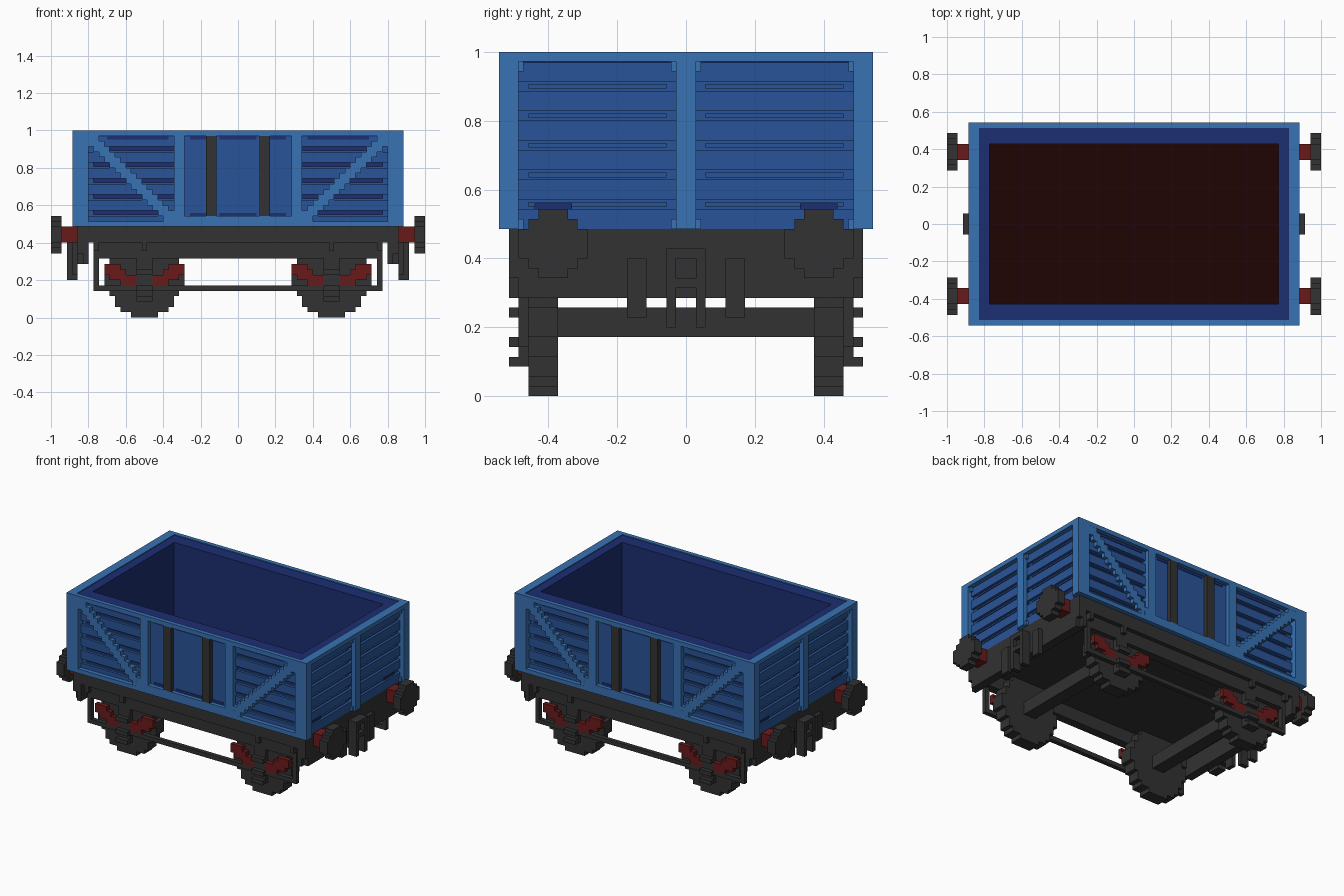
import bpy, bmesh, math
from mathutils import Vector

cube = bpy.data.objects.get("Cube")
if cube:
    bpy.data.objects.remove(cube, do_unlink=True)

U = 1 / 35  # size of one block


def material(name, rgb):
    lin = [(c / 255 / 12.92) if c < 11 else ((c / 255 + 0.055) / 1.055) ** 2.4 for c in rgb]
    m = bpy.data.materials.new(name)
    m.use_nodes = True
    m.diffuse_color = (*lin, 1)
    bsdf = next(n for n in m.node_tree.nodes if n.type == 'BSDF_PRINCIPLED')
    bsdf.inputs["Base Color"].default_value = (*lin, 1)
    return m


light = material("light_blue", (56, 114, 180))
mid = material("mid_blue", (42, 84, 152))
navy = material("navy", (28, 46, 114))
grey = material("dark_grey", (50, 50, 50))
red = material("dark_red", (106, 26, 26))
brown = material("floor_brown", (30, 3, 3))


def part(name, mat, boxes, mirror=""):
    """Boxes are (x0, x1, y0, y1, z0, z1) in blocks, repeated across the given axes."""
    bm = bmesh.new()
    for sx in ((1, -1) if "x" in mirror else (1,)):
        for sy in ((1, -1) if "y" in mirror else (1,)):
            for x0, x1, y0, y1, z0, z1 in boxes:
                centre = Vector((sx * (x0 + x1) / 2, sy * (y0 + y1) / 2, (z0 + z1) / 2)) * U
                size = Vector((x1 - x0, y1 - y0, z1 - z0)) * U
                for v in bmesh.ops.create_cube(bm, size=1)["verts"]:
                    v.co = v.co * size + centre
    me = bpy.data.meshes.new(name)
    bm.to_mesh(me)
    bm.free()
    me.materials.append(mat)
    ob = bpy.data.objects.new(name, me)
    bpy.context.collection.objects.link(ob)
    return ob


def disc_rows(d):
    """Half width of each block row of a stepped disc, from the bottom up."""
    r = d / 2
    for i in range(d):
        dz = i + 0.5 - r
        yield i, math.floor(math.sqrt(r * r - dz * dz) + 0.65) - 0.5


# Body lining, its top ledge and the load floor
part("end_lining", navy, [(27, 29, -15, 15, 17, 33.9)], "x")
part("side_lining", navy, [(-29, 29, 15, 17, 17, 33.9)], "y")
part("end_ledge", navy, [(27, 29, -15, 15, 33.9, 34.8)], "x")
part("side_ledge", navy, [(-29, 29, 15, 18, 33.9, 34.8)], "y")
part("load_floor", brown, [(-27, 27, -15, 15, 17, 17.1)])

# Planks with grooves between them
grooves = [19, 22, 25, 28, 31]
rows = list(zip([17] + [g + 1 for g in grooves], grooves + [33.9]))
part("side_planks", mid, [(12, 28, 17, 18, a, b) for a, b in rows], "xy")
part("end_planks", mid, [(29, 30, -17, 17, a, b) for a, b in rows], "x")
side_lips, end_lips = [], []
for g in grooves:
    side_lips += [(12, 28, 17, 17.4, g, g + 0.3), (27, 28, 17, 17.4, g + 0.3, g + 1)]
    end_lips += [(29, 29.1, 1, 17, g + 0.3, g + 0.7), (29, 29.4, 1, 17, g, g + 0.3),
                 (29, 29.4, 1, 17, g + 0.7, g + 1), (29, 29.4, 16, 17, g + 0.3, g + 0.7),
                 (29, 29.4, 1, 2, g + 0.3, g + 0.7)]
part("side_groove_lips", mid, side_lips, "xy")
part("end_groove_lips", mid, end_lips, "xy")
part("buffer_shadow_plates", navy, [(29.4, 29.6, 11.6, 15.4, 19, 19.6)], "xy")

# Side doors with dark straps
part("side_doors", mid, [(-12, 12, 17, 18, 17, 33.9)], "y")
part("door_shadow_lines", navy,
     [(x0, x1, 18, 18.1, z, z + 0.6) for x0, x1 in ((-9, -6), (-3.5, 3.5), (6, 9))
      for z in (19, 33.3)], "y")
part("panel_shadow_lines", navy, [(13, 24.5, 18, 18.1, 33.3, 33.9)], "xy")
part("door_straps", grey, [(4, 6, 18, 19, 19, 34)], "xy")

# Light blue framing
part("top_rim", light, [(29, 31, -19, 19, 34, 35)], "x")
part("top_rim_sides", light, [(-29, 29, 18, 19, 34, 35)], "y")
part("corner_posts", light, [(28, 31, 17, 19, 17, 34)], "xy")
part("end_centre_posts", light, [(30, 31, -1, 1, 17, 34)], "x")
part("end_gussets", light, [(30, 30.5, 16.5, 17, 17, 18), (30, 30.5, 1, 1.5, 17, 18),
                            (30, 30.5, 16.5, 17, 33, 34), (30, 30.5, 1, 1.5, 33, 34)], "xy")
part("door_posts", light, [(10, 12, 18, 19, 19, 34)], "xy")
part("bottom_rails", light, [(-28, 28, 17, 19, 17, 18), (-13, 13, 18, 19, 18, 19)], "y")
part("diagonal_braces", light,
     [(max(12, k - 7), min(28, k - 4), 18, 18.98, k, k + 1) for k in range(18, 34)], "xy")

# Underframe
part("chassis", grey, [(-28, 28, -17, 17, 14, 17)])
part("sole_bars", grey, [(-30, 30, 17, 18, 14, 17), (-27, 27, 15, 17, 11, 14)], "y")
part("sole_bar_ribs", grey, [(17, 18, 17, 18, 12.5, 14), (26, 27, 17, 18, 12.5, 14)], "xy")
part("headstocks", grey, [(28, 30, -18, 18, 12, 17), (28, 30, -17, 17, 10, 12),
                          (28, 29, -18, 18, 10, 12)], "x")
part("safety_rods", grey, [(-27, 27, 16, 17, 5, 6)], "y")
part("rod_hangers", grey, [(26, 27, 16, 17, 5, 11)], "xy")

# Wheels, axles, axle boxes and springs
W = 17.5
part("wheels", grey, [(W - h, W + h, 13, 16, i, i + 1) for i, h in disc_rows(15)], "xy")
part("axles", grey, [(W - 1.5, W + 1.5, -13, 13, 6, 9)], "x")
part("axle_boxes", grey, [(W - 1.5, W + 1.5, 16, 17, 3, 11)]
     + [(W - 1.5, W + 1.5, 17, 18, z, z + 1) for z in (3, 5, 8)], "xy")
springs = []
for s in (-1, 1):
    for a, b, z0, z1 in ((4.5, 7.5, 8, 10), (3.5, 6.5, 7, 9), (1.5, 4.5, 6, 8)):
        lo, hi = sorted((W + s * a, W + s * b))
        springs.append((lo, hi, 16, 17, z0, z1))
part("springs", red, springs, "xy")

# Buffers
part("buffer_shanks", red, [(30, 33, 12, 15, 14, 17)], "xy")
part("buffer_heads", grey,
     [(33, 35, 13.5 - h, 13.5 + h, 12 + i, 13 + i) for i, h in disc_rows(7)], "xy")

# Couplings with side hangers
part("coupling_sides", grey, [(30, 32, 1, 2, 7, 15)], "xy")
part("coupling_centres", grey, [(30, 32, -1, 1, 14, 15), (30, 32, -1, 1, 11, 12),
                                (30, 31, -1, 1, 12, 14)], "x")
part("end_hangers", grey, [(30, 31, 4, 6, 8, 14)], "xy")
